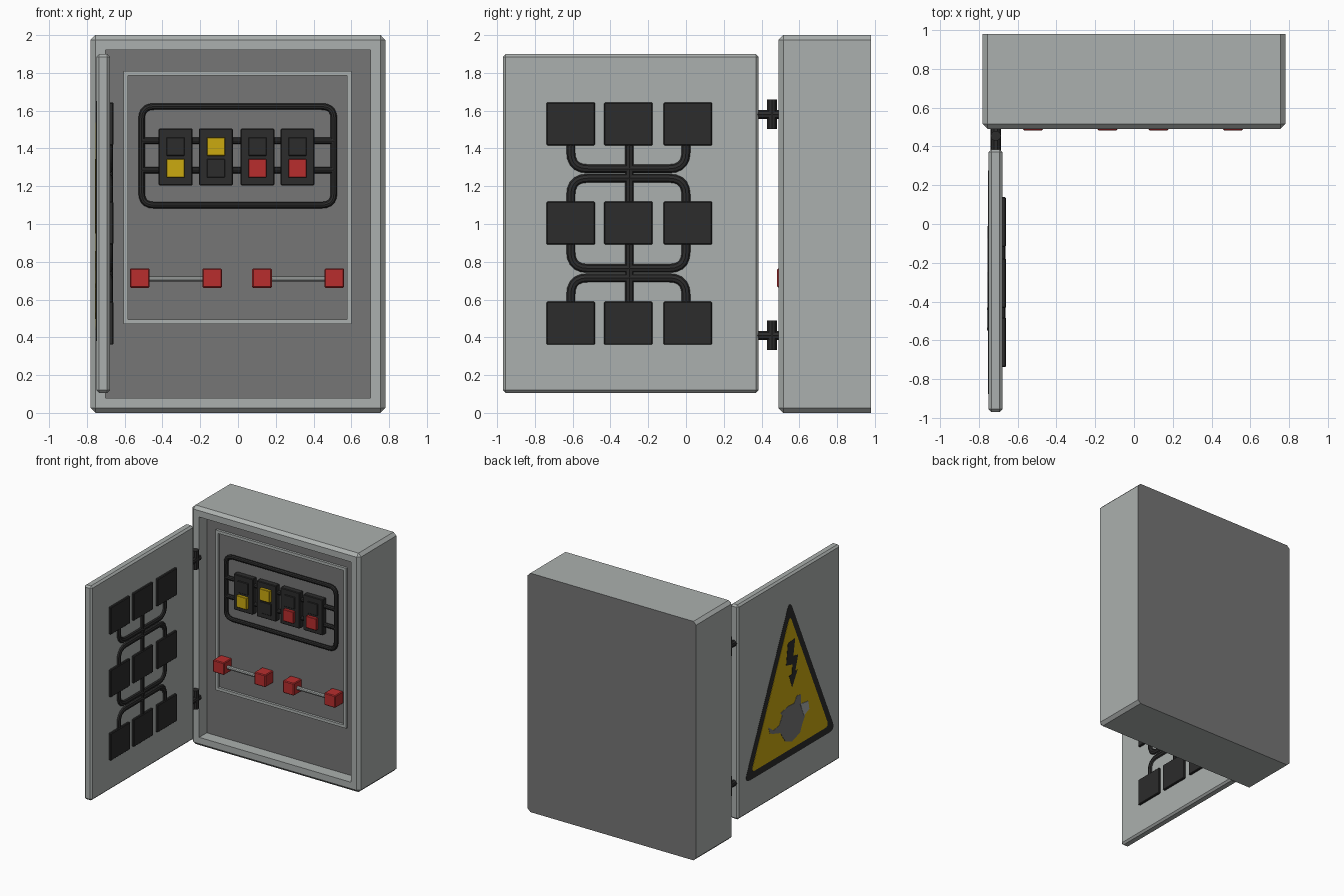
import bpy, bmesh
from mathutils import Vector

if "Cube" in bpy.data.objects:
    bpy.data.objects.remove(bpy.data.objects["Cube"])


def material(name, rgb):
    m = bpy.data.materials.new(name)
    m.use_nodes = True
    m.diffuse_color = (*rgb, 1)
    m.node_tree.nodes["Principled BSDF"].inputs["Base Color"].default_value = (*rgb, 1)
    return m


BODY = material("light grey paint", (.41, .435, .425))
PANEL = material("dark grey panel", (.18, .18, .18))
BLACK = material("black plastic", (.025, .025, .025))
RED = material("red plastic", (.48, .027, .027))
YELLOW = material("yellow paint", (.6, .4, .005))


def finish(bm, name, *mats):
    bmesh.ops.recalc_face_normals(bm, faces=bm.faces)
    me = bpy.data.meshes.new(name)
    bm.to_mesh(me)
    bm.free()
    for m in mats:
        me.materials.append(m)
    ob = bpy.data.objects.new(name, me)
    bpy.context.collection.objects.link(ob)
    return ob


def box_mesh(lo, hi, bevel=0, keep=lambda e: True):
    bm = bmesh.new()
    bmesh.ops.create_cube(bm, size=1)
    for v in bm.verts:
        v.co = [l + (c + .5) * (h - l) for l, h, c in zip(lo, hi, v.co)]
    if bevel:
        bmesh.ops.bevel(bm, geom=[e for e in bm.edges if keep(e)],
                        offset=bevel, segments=1, affect='EDGES')
    return bm


def box(name, lo, hi, mat, bevel=0):
    return finish(box_mesh(lo, hi, bevel), name, mat)


def fillet(points, size, closed, steps=5):
    """Round the corners of a polyline with quadratic arcs."""
    pts = [Vector(p) for p in points]
    out = []
    for i, p in enumerate(pts):
        if not closed and i in (0, len(pts) - 1):
            out.append(p)
            continue
        a = p + (pts[i - 1] - p).normalized() * size
        b = p + (pts[(i + 1) % len(pts)] - p).normalized() * size
        for k in range(steps + 1):
            t = k / steps
            out.append(a * (1 - t) ** 2 + p * 2 * t * (1 - t) + b * t * t)
    return out


def tube(name, points, radius, mat, closed=False):
    cu = bpy.data.curves.new(name, 'CURVE')
    cu.dimensions = '3D'
    cu.bevel_depth = radius
    cu.bevel_resolution = 3
    cu.use_fill_caps = True
    sp = cu.splines.new('POLY')
    sp.points.add(len(points) - 1)
    for q, p in zip(sp.points, points):
        q.co = (*p, 1)
    sp.use_cyclic_u = closed
    cu.materials.append(mat)
    ob = bpy.data.objects.new(name, cu)
    bpy.context.collection.objects.link(ob)
    bpy.ops.object.select_all(action='DESELECT')
    ob.select_set(True)
    bpy.context.view_layer.objects.active = ob
    bpy.ops.object.convert(target='MESH')
    bpy.ops.object.shade_smooth_by_angle()


# Cabinet shell: bevelled except at the back, with a recessed front
BACK = .98
bm = box_mesh((-.78, .49, 0), (.78, BACK, 2), .025,
              lambda e: any(v.co.y < BACK - .01 for v in e.verts))
front = min(bm.faces, key=lambda f: (f.normal.y, -f.calc_area()))
bmesh.ops.inset_region(bm, faces=[front], thickness=.075)
deep = bmesh.ops.extrude_discrete_faces(bm, faces=[front])["faces"][0]
bmesh.ops.translate(bm, verts=deep.verts, vec=(0, .1, 0))
deep.material_index = 1
for f in bm.faces:
    if f.calc_center_median().y > BACK - .001:
        f.material_index = 1
finish(bm, "cabinet", BODY, PANEL)

# Raised trim on the inner panel
FLOOR = .59
for x in (-.595, .59):
    box("trim_upright", (x - .012, FLOOR - .02, .47), (x + .012, FLOOR, 1.81), BODY)
for z in (.482, 1.798):
    box("trim_rail", (-.607, FLOOR - .02, z - .012), (.602, FLOOR, z + .012), BODY)

# Cable loop and the two bars behind the breakers
loop = [(x, FLOOR - .018, z) for x, z in
        ((-.51, 1.1), (.508, 1.1), (.508, 1.622), (-.51, 1.622))]
tube("cable_loop", fillet(loop, .065, True), .018, BLACK, True)
for z in (1.285, 1.44):
    tube("breaker_bar", [(-.51, FLOOR - .018, z), (.508, FLOOR - .018, z)], .018, BLACK)

# Breakers, each with an upper and a lower button
for x, upper, lower in ((-.33, BLACK, YELLOW), (-.117, YELLOW, BLACK),
                        (.103, BLACK, RED), (.315, BLACK, RED)):
    box("breaker", (x - .09, .54, 1.205), (x + .09, FLOOR, 1.505), BLACK, .005)
    for z, mat in ((1.41, upper), (1.295, lower)):
        out = .532 if mat == BLACK else .515
        box("breaker_button", (x - .048, out, z - .049), (x + .048, .55, z + .049), mat, .003)

# Fuses: a rod between two red blocks
for left, right in ((-.52, -.137), (.127, .51)):
    for x in (left, right):
        box("fuse_block", (x - .052, .483, .662), (x + .052, FLOOR, .765), RED, .006)
    tube("fuse_rod", [(left, .535, .71), (right, .535, .71)], .016, BODY)

# Open door
box("door", (-.75, -.97, .105), (-.678, .385, 1.9), BODY, .015)

# Hinges
for z in (.41, 1.58):
    tube("hinge_arm", [(-.713, .37, z), (-.713, .5, z)], .026, BLACK)
    tube("hinge_knuckle", [(-.713, .455, z - .078), (-.713, .455, z + .078)], .027, BLACK)

# Blocks on the inside of the door
COLUMNS = (-.61, -.305, .01)
ROWS = (.475, 1.005, 1.53)
for y in COLUMNS:
    for z in ROWS:
        box("door_block", (-.69, y - .128, z - .114), (-.66, y + .128, z + .114), BLACK, .005)

# Conduits joining the rows of blocks
for low, high in zip(ROWS, ROWS[1:]):
    mid = (low + high) / 2
    for start, z in ((low, mid - .025), (high, mid + .025)):
        arch = [(-.69, y, h) for y, h in ((-.61, start), (-.61, z), (0, z), (0, start))]
        tube("door_conduit", fillet(arch, .09, False), .027, BLACK)
    tube("middle_conduit", [(-.69, -.3, low), (-.69, -.3, high)], .027, BLACK)


# Warning sign on the outside of the door, in thin layers
def plate(name, outline, layer, mat):
    bm = bmesh.new()
    face = bm.faces.new([bm.verts.new((-.749, -h, z)) for h, z in outline])
    top = bmesh.ops.extrude_face_region(bm, geom=[face])["geom"]
    bmesh.ops.translate(bm, vec=(-.001 - .002 * layer, 0, 0),
                        verts=[v for v in top if isinstance(v, bmesh.types.BMVert)])
    finish(bm, name, mat)


plate("sign_border", fillet([(-.3, .38), (.9, .38), (.3, 1.69)], .08, True), 1, BLACK)
plate("sign_field", fillet([(-.213, .44), (.813, .44), (.3, 1.56)], .05, True), 2, YELLOW)
plate("sign_bolt", [(.27, 1.34), (.365, 1.345), (.34, 1.205), (.405, 1.195),
                    (.365, 1.07), (.395, 1.07), (.326, .95), (.285, 1.06),
                    (.325, 1.06), (.33, 1.14), (.247, 1.16)], 3, BLACK)
plate("sign_figure", [(.01, .735), (.076, .683), (.155, .695), (.194, .763),
                      (.168, .79), (.273, .81), (.352, .806), (.39, .857),
                      (.444, .845), (.444, .768), (.497, .652), (.457, .592),
                      (.43, .532), (.326, .498), (.233, .532), (.168, .627),
                      (.076, .655), (.03, .675)], 3, PANEL)
plate("sign_figure_end", [(.43, .77), (.536, .755), (.549, .684), (.48, .655)], 4, BODY)
